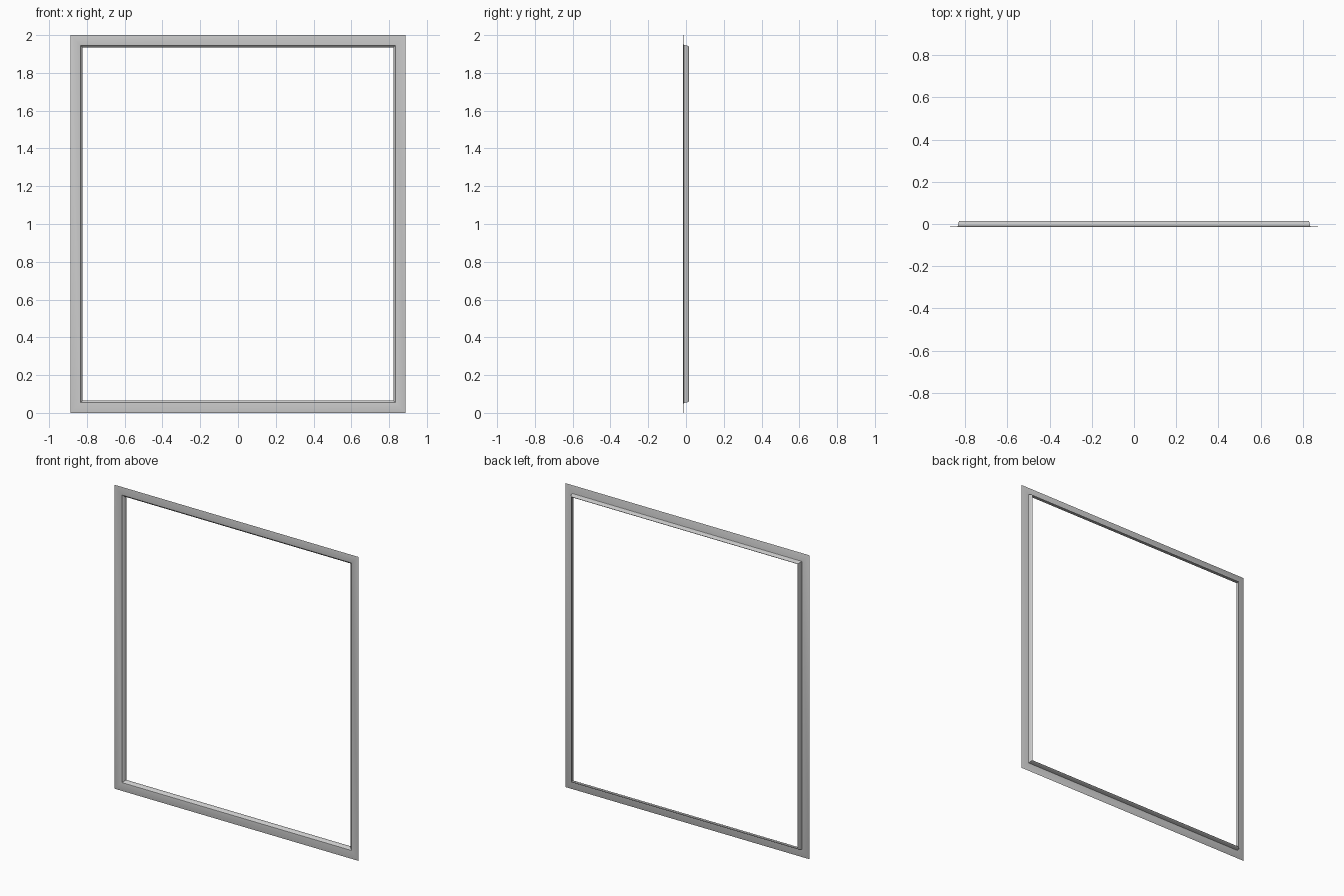
import bpy, bmesh

if "Cube" in bpy.data.objects:
    bpy.data.objects.remove(bpy.data.objects["Cube"])

W, H = 0.888, 2.0      # half width, height

# cross-section: (distance inward from outer edge, y)
profile = [
    (0.0, -0.0145), (0.002, -0.015),                       # thin outer edge
    (0.050, -0.015), (0.054, -0.0135), (0.056, -0.010),    # front flange, bend
    (0.063, -0.006), (0.065, -0.002),                      # inner step
    (0.066, 0.010), (0.065, 0.0135), (0.062, 0.015),       # rounded lip
    (0.059, 0.0135), (0.057, 0.010),
    (0.055, 0.004), (0.052, -0.010), (0.049, -0.012),      # back of the lip
    (0.002, -0.0135),                                      # back of the flange
]

# sweep the section round four mitred corners
bm = bmesh.new()
rings = []
for sx, top in ((-1, 0), (1, 0), (1, 1), (-1, 1)):
    rings.append([bm.verts.new((sx * (W - d), y, H - d if top else d)) for d, y in profile])
n = len(profile)
for i in range(4):
    a, b = rings[i], rings[(i + 1) % 4]
    for j in range(n):
        k = (j + 1) % n
        bm.faces.new((a[j], b[j], b[k], a[k]))
bmesh.ops.recalc_face_normals(bm, faces=bm.faces)
mesh = bpy.data.meshes.new("window_frame")
bm.to_mesh(mesh)
bm.free()
frame = bpy.data.objects.new("window_frame", mesh)
bpy.context.collection.objects.link(frame)
bpy.context.view_layer.objects.active = frame
frame.select_set(True)
bpy.ops.object.shade_smooth_by_angle(angle=0.6)
